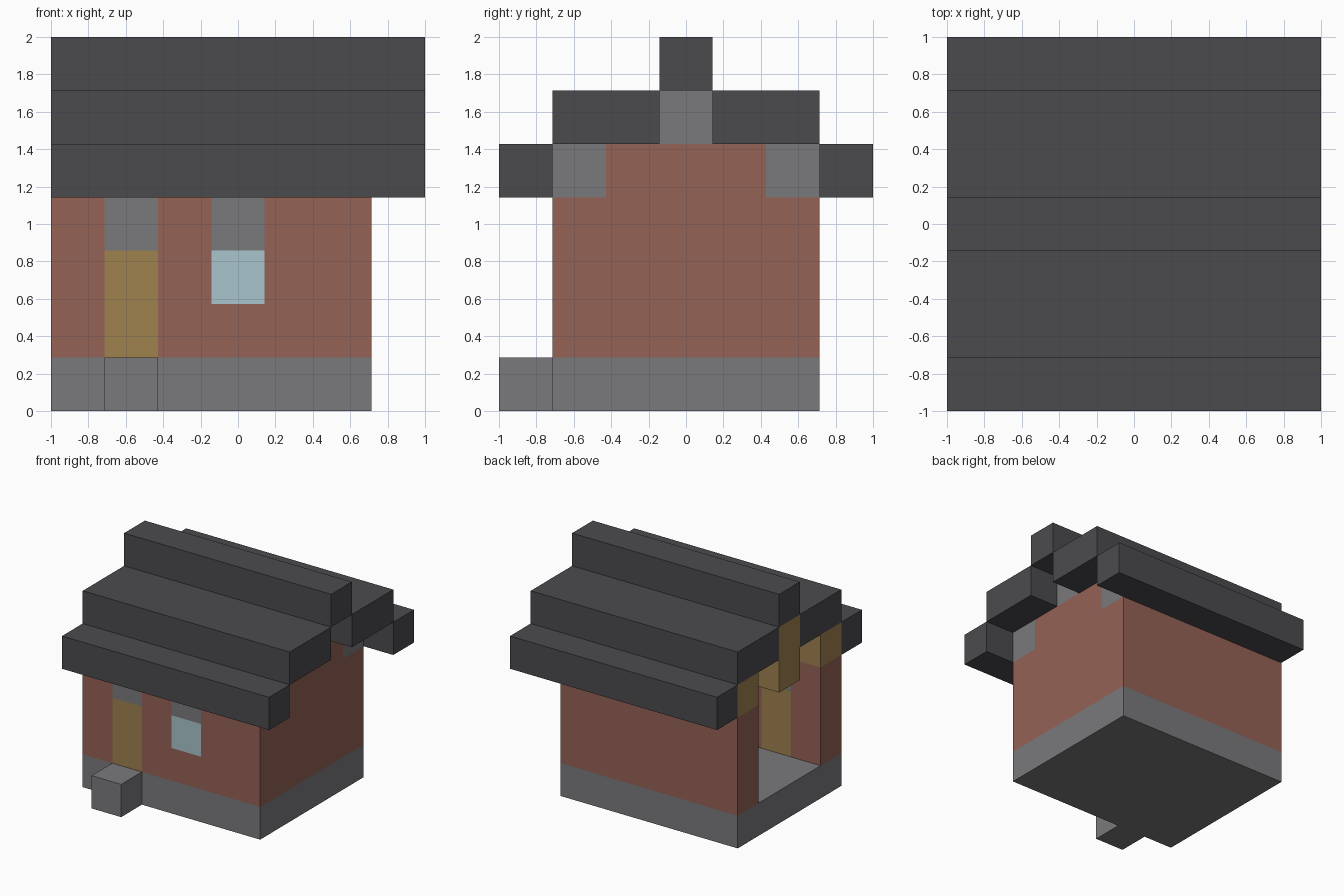
import bpy, bmesh
from itertools import product
from mathutils import Vector

if "Cube" in bpy.data.objects:
    bpy.data.objects.remove(bpy.data.objects["Cube"], do_unlink=True)

UNIT = 2 / 7  # edge of one building block


def material(name, rgb):
    """Flat colour given as 0-255 sRGB, stored as linear."""
    linear = [((c / 255 + 0.055) / 1.055) ** 2.4 for c in rgb]
    mat = bpy.data.materials.new(name)
    mat.use_nodes = True
    mat.diffuse_color = (*linear, 1)
    bsdf = next(n for n in mat.node_tree.nodes if n.type == "BSDF_PRINCIPLED")
    bsdf.inputs["Base Color"].default_value = (*linear, 1)
    bsdf.inputs["Roughness"].default_value = 0.9
    return mat


STONE = material("grey stone", (122, 121, 124))
BRICK = material("red brick", (148, 98, 85))
WOOD = material("oak wood", (159, 129, 79))
SLATE = material("dark slate", (75, 75, 79))
GLASS = material("pale blue glass", (170, 197, 205))

blocks = {}   # cell -> part name
colours = {}  # part name -> material


def fill(part, mat, xs, ys, zs):
    """Fill an inclusive range of cells; later parts replace earlier ones."""
    colours[part] = mat
    spans = [range(lo, hi + 1) for lo, hi in (xs, ys, zs)]
    for cell in product(*spans):
        blocks[cell] = part


def carve(xs, ys, zs):
    spans = [range(lo, hi + 1) for lo, hi in (xs, ys, zs)]
    for cell in product(*spans):
        blocks.pop(cell, None)


# Foundation and doorstep
fill("foundation", STONE, (0, 5), (1, 5), (0, 0))
fill("doorstep", STONE, (1, 1), (0, 0), (0, 0))

# Brick walls, hollow and open at one end
fill("walls", BRICK, (0, 5), (1, 5), (1, 4))
carve((0, 4), (2, 4), (1, 4))

# Door and window with stone lintels
fill("door", WOOD, (1, 1), (1, 1), (1, 2))
fill("window", GLASS, (3, 3), (1, 1), (2, 2))
for x in (1, 3):
    fill("lintels", STONE, (x, x), (1, 1), (3, 3))

# Wooden roof beams and the stone blocks at their closed end
for y in (1, 5):
    fill("eave_beams", WOOD, (0, 4), (y, y), (4, 4))
    fill("gable_stones", STONE, (5, 5), (y, y), (4, 4))
fill("ridge_beam", WOOD, (0, 4), (3, 3), (4, 5))
fill("gable_stones", STONE, (5, 5), (3, 3), (5, 5))

# Stepped roof overhanging the closed gable
for y in (0, 6):
    fill("roof_eaves", SLATE, (0, 6), (y, y), (4, 4))
for y in (1, 4):
    fill("roof_slopes", SLATE, (0, 6), (y, y + 1), (5, 5))
fill("roof_ridge", SLATE, (0, 6), (3, 3), (6, 6))


def build(part):
    """Make one part from the exposed sides of its blocks."""
    bm = bmesh.new()
    for cell, owner in blocks.items():
        if owner != part:
            continue
        centre = Vector((cell[0] - 3, cell[1] - 3, cell[2] + 0.5))
        for axis, sign in product(range(3), (-1, 1)):
            d = Vector((0, 0, 0))
            d[axis] = sign
            if tuple(int(c + s) for c, s in zip(cell, d)) in blocks:
                continue
            a = Vector((d.z, d.x, d.y))
            b = d.cross(a)
            corners = (a + b, b - a, -a - b, a - b)
            bm.faces.new([bm.verts.new((centre + (d + c) / 2) * UNIT) for c in corners])
    bmesh.ops.remove_doubles(bm, verts=bm.verts, dist=0.001)
    bmesh.ops.dissolve_limit(bm, angle_limit=0.01, verts=bm.verts, edges=bm.edges)
    mesh = bpy.data.meshes.new(part)
    bm.to_mesh(mesh)
    bm.free()
    mesh.materials.append(colours[part])
    bpy.context.collection.objects.link(bpy.data.objects.new(part, mesh))


for part in colours:
    build(part)
